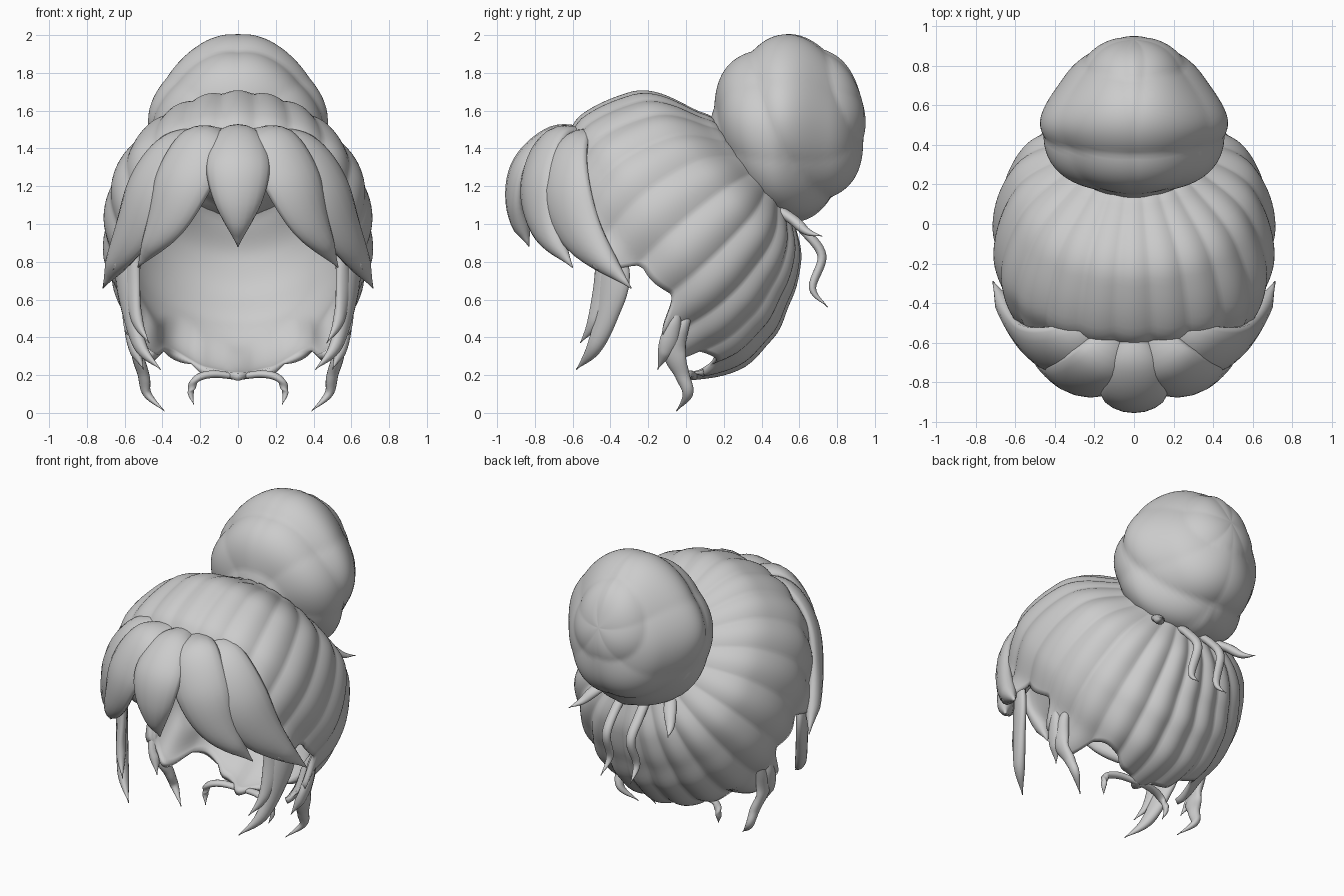
import bpy, bmesh, math
from mathutils import Vector
from math import sin, cos, radians, degrees, pi

if "Cube" in bpy.data.objects:
    bpy.data.objects.remove(bpy.data.objects["Cube"])

C = Vector((0, -0.05, 0.9))            # centre of the head
N = Vector((0, 0.755, 0.656))          # direction of the gathered hair
E = Vector((0, -0.656, 0.755))         # forward direction square to it
X = Vector((1, 0, 0))


def table(t, rows):
    """Smooth interpolation in a list of (position, value) pairs."""
    if t <= rows[0][0]:
        return rows[0][1]
    for (a, p), (b, q) in zip(rows, rows[1:]):
        if t <= b:
            k = (t - a) / (b - a)
            k = k * k * (3 - 2 * k)
            return p + (q - p) * k
    return rows[-1][1]


def make(name, rings, caps=False):
    """Skin closed rings of points into one smooth object."""
    bm = bmesh.new()
    vs = [[bm.verts.new(p) for p in r] for r in rings]
    n = len(rings[0])
    for a, b in zip(vs, vs[1:]):
        for i in range(n):
            j = (i + 1) % n
            bm.faces.new((a[i], a[j], b[j], b[i]))
    if caps:
        bm.faces.new(vs[0])
        bm.faces.new(vs[-1])
    bmesh.ops.remove_doubles(bm, verts=bm.verts, dist=0.0004)
    bmesh.ops.recalc_face_normals(bm, faces=bm.faces)
    me = bpy.data.meshes.new(name)
    bm.to_mesh(me)
    bm.free()
    for p in me.polygons:
        p.use_smooth = True
    ob = bpy.data.objects.new(name, me)
    bpy.context.collection.objects.link(ob)
    return ob


# Cap: strands radiate from the gather point down to an uneven hem
HEM = [(0, 104), (30, 107), (54, 115), (74, 121), (90, 109), (107, 108),
       (119, 119), (130, 127), (150, 109), (165, 118), (180, 127)]
FRONT = [(0, .57), (26, .65), (36, .70), (66, .83), (86, .84), (97, .80), (112, .77)]
SIDE = [(0, .57), (30, .64), (60, .71), (90, .71), (108, .69), (126, .80)]
BACK = [(0, .57), (30, .63), (50, .66), (68, .67), (86, .71), (103, .74), (127, .72)]


def cap_ring(v, inner, n=260):
    ring = []
    for i in range(n):
        phi = 2 * pi * i / n
        a = abs(phi if phi <= pi else phi - 2 * pi)
        ridge = abs(cos(11 * (a + .1 * sin(2 * a)) + .8 * sin(a) * sin(2.2 * v)))
        th = v * (table(degrees(a), HEM) + 1.2 * (ridge - .6))
        s = cos(a) ** 2
        r = s * table(th, FRONT if a < pi / 2 else BACK) + (1 - s) * table(th, SIDE)
        if inner:
            r -= table(v, [(0, .10), (.8, .10), (1, .03)])
        else:
            if a < pi / 2:             # fullness at the temples
                r += .045 * sin(2 * a) ** 2 * table(th, [(50, 0), (100, 1)])
            amp = table(th, [(15, .15), (65, 1)]) * table(degrees(a), [(20, .5), (90, .8), (120, 1)])
            r *= 1 + .04 * (ridge - .65) * amp
        t = radians(th)
        ring.append(C + r * (N * cos(t) + sin(t) * (E * cos(phi) + X * sin(phi))))
    return ring


steps = [i / 40 for i in range(41)]
make("hair_cap", [cap_ring(v, False) for v in steps] + [cap_ring(v, True) for v in reversed(steps)])

# Bun: ellipsoid with mirrored swirling folds, narrowing to the top and back
BC = Vector((0, 0.54, 1.51))
BA = Vector((0, cos(.35), sin(.35)))
BU = Vector((0, -sin(.35), cos(.35)))


def bun_point(t, phi):
    a = abs(phi if phi <= pi else phi - 2 * pi)
    d = BA * cos(t) + sin(t) * (BU * cos(phi) + X * sin(phi))
    r = 1 / math.sqrt((d.x / .48) ** 2 + (d.y / .41) ** 2 + (d.z / .49) ** 2)
    fold = abs(sin(3.6 * t + .35 * a - .9 * sin(t) * sin(a) ** 2 + .3))
    side = abs(cos(3 * a + 1.2 * t))
    p = d * r * (1 + sin(t) * (.08 * (fold - .65) + .03 * (side - .65)))
    p.x *= 1 - .2 * max(0, p.z / .49) ** 2
    p.x *= table(p.y, [(-.1, 1.02), (.22, .82)])
    return BC + p


make("bun", [[bun_point(min(pi * j / 64, 3.14159), 2 * pi * i / 112) for i in range(112)]
             for j in range(65)])


def spline(pts, k):
    """Catmull-Rom position along a list of equal-length vectors."""
    m = len(pts) - 1
    i = min(int(k * m), m - 1)
    t = k * m - i
    p1, p2 = pts[i], pts[i + 1]
    p0 = pts[i - 1] if i else [2 * a - b for a, b in zip(p1, p2)]
    p3 = pts[i + 2] if i + 2 <= m else [2 * b - a for a, b in zip(p1, p2)]
    return [.5 * (2 * b + (c - a) * t + (2 * a - 5 * b + 4 * c - d) * t * t
                  + (3 * b - a - 3 * c + d) * t ** 3) for a, b, c, d in zip(p0, p1, p2, p3)]


def lock(name, pts, thick, mirror=True, n=16, m=28):
    """Tapered lens-shaped strand; each point is x, y, z, half width."""
    for sx, tag in ((1, "_right"), (-1, "_left")) if mirror else ((1, ""),):
        rings = []
        for j in range(m + 1):
            k = j / m
            x, y, z, w = spline(pts, k)
            q = Vector(spline(pts, min(k + .01, 1))[:3]) - Vector(spline(pts, max(k - .01, 0))[:3])
            p, q, w = Vector((x, y, z)), q.normalized(), max(w, .003)
            out = p - C
            out = (out - q * out.dot(q)).normalized()
            wide = q.cross(out)
            h = min(thick, w * .8)
            ring = []
            for i in range(n):
                a = 2 * pi * i / n
                # centre crown bulges outwards, edges bend back round the head
                c = p + wide * w * cos(a) + out * (h * sin(a) - .9 * (w * cos(a)) ** 2)
                ring.append(Vector((sx * c.x, c.y, c.z)))
            rings.append(ring)
        make(name + tag, rings, True)


# Fringe
lock("fringe_centre", [(0, -.50, 1.46, .05), (0, -.70, 1.47, .13), (0, -.87, 1.32, .17),
                       (0, -.905, 1.11, .125), (0, -.83, .88, 0)], .05, False)
lock("fringe_middle", [(.06, -.52, 1.45, .08), (.17, -.71, 1.45, .15), (.29, -.80, 1.25, .17),
                       (.39, -.76, 1.01, .12), (.53, -.60, .77, 0)], .05)
lock("fringe_outer", [(.11, -.50, 1.45, .08), (.31, -.63, 1.41, .15), (.465, -.66, 1.2, .18),
                      (.58, -.55, .94, .13), (.715, -.29, .66, 0)], .05)

# Locks in front of the ears
lock("sideburn", [(.57, -.40, 1.0, .02), (.60, -.38, .74, .09), (.57, -.42, .52, .065),
                  (.51, -.49, .34, .04), (.41, -.58, .23, 0)], .035)
lock("sideburn_short", [(.54, -.45, .95, .02), (.56, -.44, .66, .06), (.53, -.49, .48, .035),
                        (.47, -.56, .37, 0)], .03)

# Lower side locks with curled ends, and nape curls
lock("side_curl", [(.56, .03, .56, .01), (.54, -.06, .34, .06), (.50, -.02, .20, .04),
                   (.48, .01, .10, .028), (.39, -.05, .01, 0)], .03)
lock("side_tip", [(.59, -.03, .60, .01), (.56, -.09, .38, .05), (.50, -.15, .23, 0)], .03)
lock("nape_curl", [(0, .05, .19, .02), (.13, .02, .205, .025), (.22, .00, .18, .024),
                   (.25, .01, .11, .02), (.235, -.01, .045, 0)], .022)

# Loose wisps under the bun
lock("long_wisp", [(.08, .52, 1.06, .03), (.09, .63, .96, .032), (.09, .72, .83, .03),
                   (.10, .67, .66, .024), (.11, .75, .56, 0)], .025)
lock("short_wisp", [(.22, .48, 1.08, .04), (.28, .57, 1.02, .04), (.33, .64, .96, .025),
                    (.37, .72, .935, 0)], .028)
